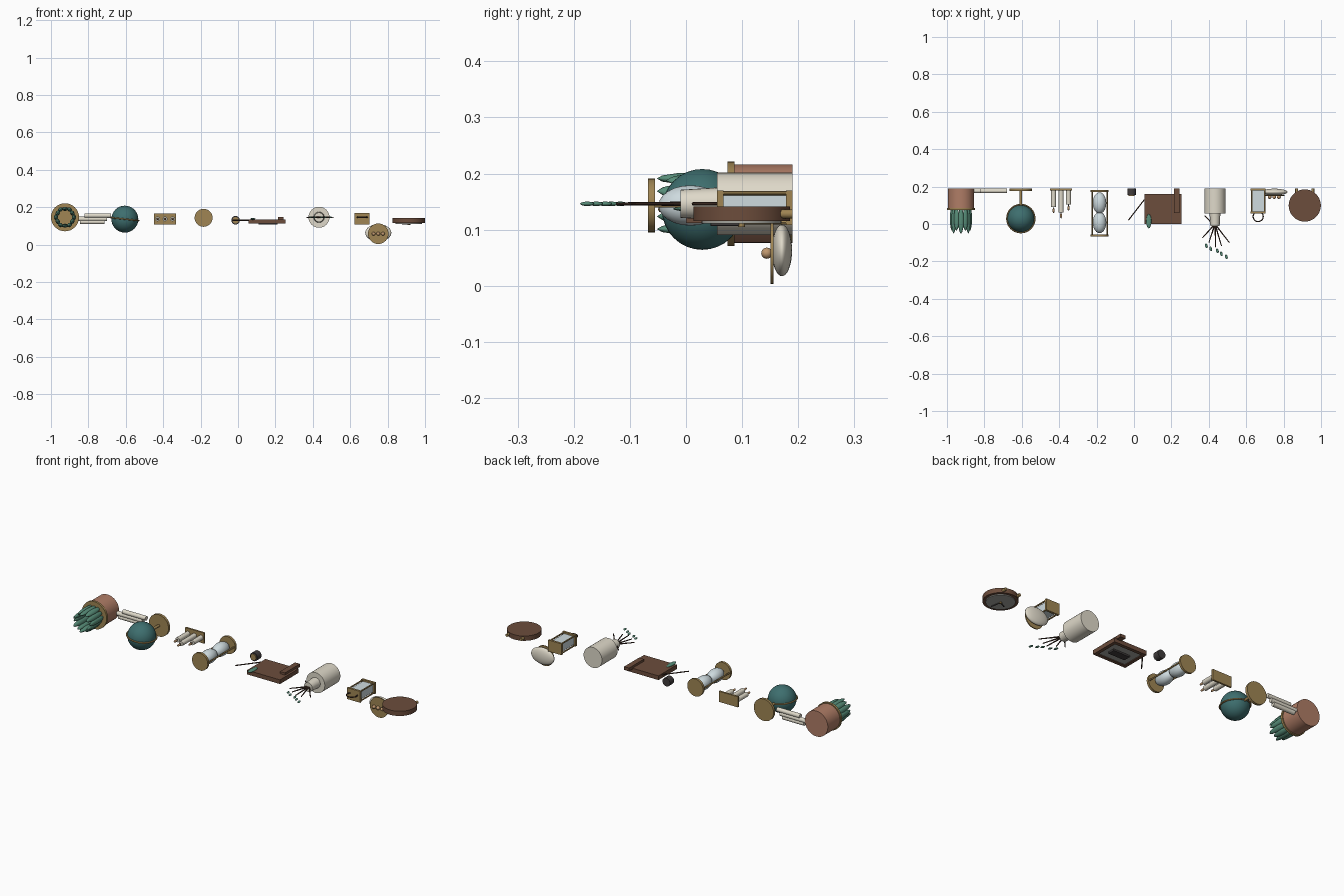
import bpy, math
from mathutils import Vector

if "Cube" in bpy.data.objects:
    bpy.data.objects.remove(bpy.data.objects["Cube"])

def mat(name, *rgb):
    m = bpy.data.materials.new(name)
    m.diffuse_color = (*[(c / 255) ** 2.2 for c in rgb], 1)
    m.use_nodes = True
    m.node_tree.nodes["Principled BSDF"].inputs["Base Color"].default_value = m.diffuse_color
    return m

BRASS = mat("brass", 158, 132, 84)
BROWN = mat("brown_wood", 108, 78, 62)
TEAL = mat("teal", 64, 110, 110)
LEAF = mat("leaf_green", 88, 140, 120)
CREAM = mat("cream", 222, 216, 200)
CLAY = mat("terracotta", 174, 124, 102)
DARK = mat("dark", 66, 62, 62)
TWIG = mat("twig", 72, 54, 46)
GLASS = mat("pale_glass", 205, 218, 222)
GREY = mat("pale_grey", 165, 165, 158)
PEARL = mat("pearl", 190, 150, 110)

def finish(name, m, smooth=True):
    o = bpy.context.object
    o.name = name
    o.data.materials.append(m)
    if smooth:
        bpy.ops.object.shade_smooth_by_angle(angle=math.radians(35))
    return o

def rod(name, a, b, r, m, r2=None, n=24):
    a, b = Vector(a), Vector(b)
    bpy.ops.mesh.primitive_cone_add(vertices=n, radius1=r, radius2=r if r2 is None else r2,
                                    depth=(b - a).length, location=(a + b) / 2,
                                    rotation=(b - a).to_track_quat('Z', 'Y').to_euler())
    return finish(name, m)

def box(name, x0, x1, y0, y1, z0, z1, m):
    bpy.ops.mesh.primitive_cube_add(size=1, location=((x0 + x1) / 2, (y0 + y1) / 2, (z0 + z1) / 2))
    bpy.context.object.scale = (x1 - x0, y1 - y0, z1 - z0)
    return finish(name, m, False)

def ball(name, loc, s, m, rot=(0, 0, 0), seg=24):
    bpy.ops.mesh.primitive_uv_sphere_add(segments=seg, ring_count=seg // 2, location=loc, rotation=rot)
    bpy.context.object.scale = s
    return finish(name, m)

def ring(name, loc, R, r, m, rot=(0, 0, 0)):
    bpy.ops.mesh.primitive_torus_add(location=loc, rotation=rot, major_radius=R, minor_radius=r,
                                     major_segments=40, minor_segments=8)
    return finish(name, m)

# every item stands on the plane y = 0.19 with its top towards -y
B = 0.19

# potted succulent
px, pz = -0.925, 0.146
rod("plant_pot", (px, B, pz), (px, 0.085, pz), 0.07, CLAY, n=32)
rod("pot_rim", (px, 0.086, pz), (px, 0.074, pz), 0.075, BRASS, n=32)
for i in range(12):
    a = i * math.tau / 12
    R = 0.045 if i % 2 else 0.048
    ball("leaf", (px + R * math.cos(a), 0.02 if i % 2 else 0.028, pz + R * math.sin(a)),
         (0.011, 0.072 if i % 2 else 0.064, 0.015), LEAF, (0, -a, 0), 12)

# paper rolls
for x0, x1, z in ((-0.82, -0.68, 0.155), (-0.855, -0.70, 0.137), (-0.845, -0.715, 0.121)):
    rod("paper_roll", (x0, 0.177, z), (x1, 0.177, z), 0.012, CREAM, n=16)

# globe on stand
gx, gy, gz = -0.605, 0.029, 0.136
ball("globe", (gx, gy, gz), (0.072,) * 3, TEAL, seg=32)
ring("globe_meridian_ring", (gx, gy, gz), 0.075, 0.004, BRASS, (0.0, math.radians(6), 0))
rod("globe_post", (gx, 0.18, gz), (gx, 0.10, gz), 0.007, BRASS)
rod("globe_base", (gx, B, gz), (gx, 0.176, gz), 0.06, BRASS, n=32)

# candles on a tray
box("candle_tray", -0.448, -0.332, 0.18, B, 0.108, 0.166, BRASS)
for x, y in ((-0.43, 0.09), (-0.39, 0.062), (-0.35, 0.103)):
    rod("candle", (x, 0.182, 0.137), (x, y, 0.137), 0.013, CREAM, n=16)
    rod("wick", (x, y, 0.137), (x, y - 0.012, 0.137), 0.002, DARK, n=6)
    ball("flame", (x, y - 0.018, 0.137), (0.006, 0.014, 0.006), PEARL, seg=12)

# hourglass
hx, hz = -0.184, 0.143
for y in (0.17, -0.068):
    rod("hourglass_plate", (hx, y + 0.013, hz), (hx, y, hz), 0.048, BRASS, n=32)
for y in (0.112, 0.008):
    ball("hourglass_bulb", (hx, y, hz), (0.036, 0.057, 0.036), GLASS)
rod("hourglass_neck", (hx, 0.075, hz), (hx, 0.045, hz), 0.012, GLASS)
for s in (-1, 1):
    rod("hourglass_post", (hx + s * 0.04, 0.17, hz), (hx + s * 0.04, -0.06, hz), 0.004, BRASS, n=12)

# inkwell and feather pen
rod("inkwell", (-0.013, B, 0.13), (-0.013, 0.155, 0.13), 0.023, DARK)
rod("inkwell_rim", (-0.013, 0.156, 0.13), (-0.013, 0.149, 0.13), 0.017, BRASS)
rod("pen_shaft", (-0.03, 0.02, 0.13), (0.055, 0.13, 0.13), 0.003, TWIG, n=8)
ball("pen_feather", (0.079, 0.015, 0.137), (0.014, 0.038, 0.005), LEAF, seg=16)

# picture frame facing -z
box("frame_back", 0.055, 0.255, 0.0, 0.16, 0.122, 0.135, BROWN)
box("frame_bottom", 0.055, 0.255, 0.142, 0.16, 0.112, 0.124, BROWN)
box("frame_top", 0.055, 0.255, 0.0, 0.018, 0.112, 0.124, BROWN)
for x in (0.055, 0.237):
    box("frame_side", x, x + 0.018, 0.016, 0.144, 0.112, 0.124, BROWN)
box("picture_mat", 0.07, 0.24, 0.015, 0.145, 0.116, 0.124, GREY)
box("picture", 0.11, 0.21, 0.06, 0.10, 0.107, 0.118, DARK)
box("frame_stand", 0.213, 0.243, 0.06, B, 0.130, 0.147, BROWN)

# vase with dry branches
vx, vz = 0.433, 0.146
rod("vase_body", (vx, B, vz), (vx, 0.055, vz), 0.056, CREAM, n=32)
rod("vase_neck", (vx, 0.056, vz), (vx, -0.01, vz), 0.029, CREAM, 0.025)
tips = ((0.365, -0.075), (0.40, -0.10), (0.437, -0.125), (0.468, -0.118), (0.51, -0.10))
buds = ((0.387, -0.117), (0.41, -0.133), (0.446, -0.144), (0.467, -0.16), (0.494, -0.176))
for (x, y), (bx, by) in zip(tips, buds):
    rod("branch", (vx, 0.0, vz), (x, y, vz), 0.004, TWIG, 0.0025, n=8)
    ball("bud", (bx, by, vz), (0.007, 0.013, 0.004), LEAF, (0, 0, 0.25), 12)
rod("vase_twig", (0.378, 0.045, vz), (0.425, -0.005, vz), 0.003, TWIG, n=8)

# lantern
lx, lz = 0.664, 0.139
for y in (0.055, 0.178):
    box("lantern_plate", lx - 0.04, lx + 0.04, y, y + 0.012, lz - 0.031, lz + 0.031, BRASS)
box("lantern_glass", lx - 0.03, lx + 0.03, 0.066, 0.179, lz - 0.022, lz + 0.022, GLASS)
for sx in (-1, 1):
    for sz in (-1, 1):
        rod("lantern_post", (lx + sx * 0.034, 0.18, lz + sz * 0.026),
            (lx + sx * 0.034, 0.06, lz + sz * 0.026), 0.004, BRASS, n=8)
ring("lantern_handle", (lx, 0.04, 0.146), 0.027, 0.003, TWIG)

# shallow bowl with lid and pearls
ball("bowl", (0.75, 0.171, 0.063), (0.07, 0.018, 0.046), CREAM, seg=32)
rod("bowl_disc", (0.75, 0.156, 0.058), (0.75, 0.151, 0.058), 0.055, BRASS, n=32)
for dx in (-0.025, 0, 0.025):
    ball("pearl", (0.75 + dx, 0.144, 0.058), (0.01,) * 3, PEARL, seg=16)

# round clock facing -z
cx, cy = 0.913, 0.099
rod("clock_case", (cx, cy, 0.141), (cx, cy, 0.115), 0.086, BROWN, n=40)
rod("clock_face", (cx, cy, 0.116), (cx, cy, 0.111), 0.071, GREY, n=40)
for x, y in ((cx - 0.035, cy - 0.018), (cx + 0.01, cy - 0.055)):
    rod("clock_hand", (cx, cy, 0.109), (x, y, 0.109), 0.003, DARK, n=6)
rod("clock_hub", (cx, cy, 0.112), (cx, cy, 0.105), 0.006, BRASS, n=12)
for s in (-1, 1):
    rod("clock_foot", (cx + s * 0.043, 0.16, 0.128), (cx + s * 0.043, B, 0.128), 0.008, BRASS, n=16)
